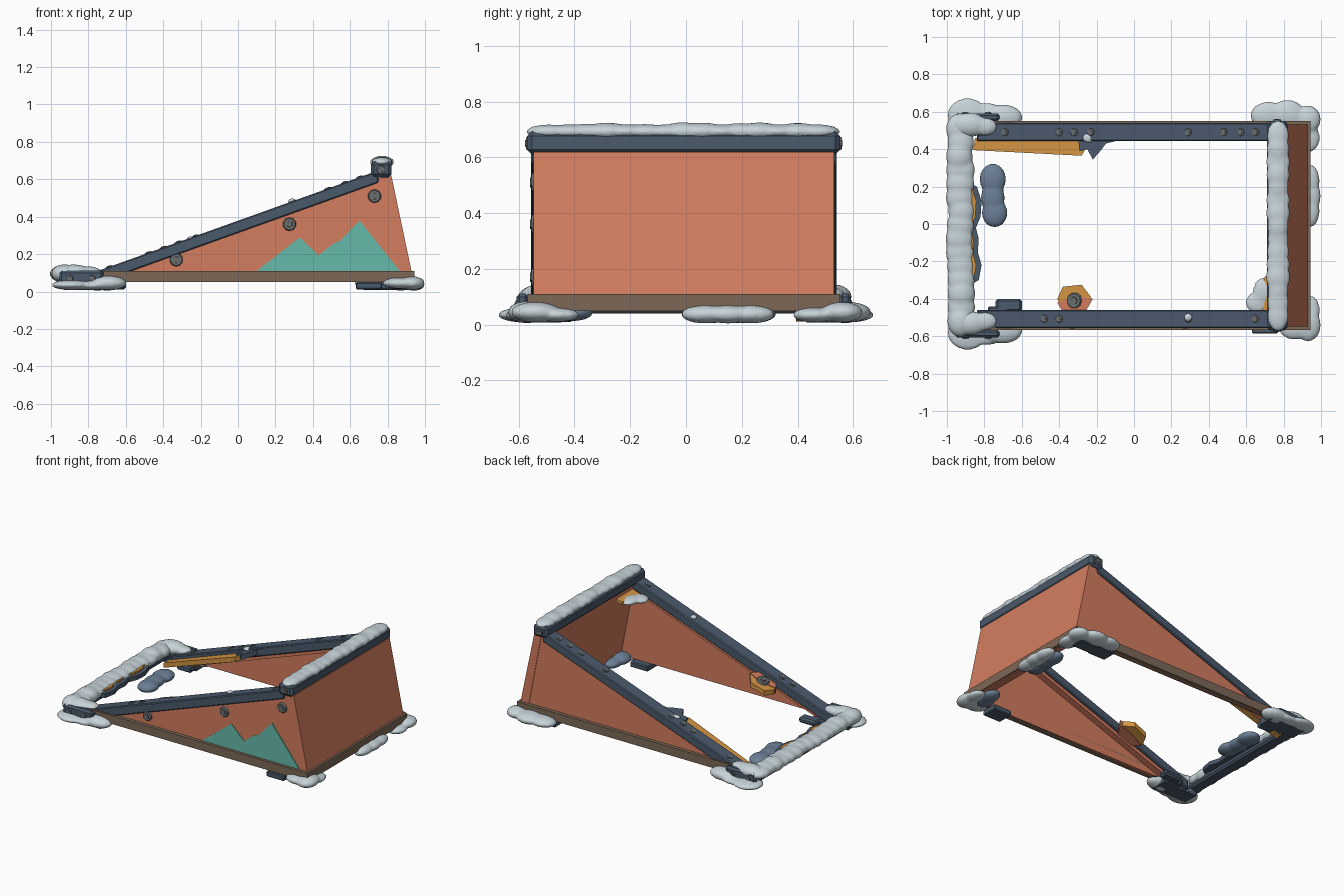
import bpy, bmesh, math, random
from mathutils import Matrix, Vector

random.seed(4)


def mat(name, rgb):
    m = bpy.data.materials.new(name)
    lin = [c / 12.92 if c <= 0.04045 else ((c + 0.055) / 1.055) ** 2.4 for c in rgb]
    m.diffuse_color = (*lin, 1)
    return m


CLAY = mat("terracotta", (0.83, 0.49, 0.37))
NAVY = mat("navy steel", (0.29, 0.35, 0.42))
BROWN = mat("brown wood", (0.49, 0.41, 0.34))
TEAL = mat("teal paint", (0.40, 0.73, 0.67))
ORANGE = mat("orange wood", (0.83, 0.58, 0.26))
GREY = mat("bolt grey", (0.41, 0.43, 0.43))
SNOW = mat("snow", (0.78, 0.83, 0.85))
ICE = mat("blue ice", (0.42, 0.50, 0.59))


def finish(name, bm, material, bevel=0):
    bmesh.ops.recalc_face_normals(bm, faces=bm.faces)
    me = bpy.data.meshes.new(name)
    bm.to_mesh(me)
    bm.free()
    me.materials.append(material)
    ob = bpy.data.objects.new(name, me)
    bpy.context.collection.objects.link(ob)
    if bevel:
        b = ob.modifiers.new("bevel", 'BEVEL')
        b.width, b.segments = bevel, 1
    return ob


def prism(name, pts, a, b, material, axis='y', lift=None, bevel=0):
    """Extrude an outline (xz along y, or xy along z); lift raises z by x."""
    bm = bmesh.new()

    def put(p, d):
        v = Vector((p[0], d, p[1])) if axis == 'y' else Vector((p[0], p[1], d))
        if lift:
            v.z += lift(v.x)
        return bm.verts.new(v)
    lo, hi = [put(p, a) for p in pts], [put(p, b) for p in pts]
    bm.faces.new(lo)
    bm.faces.new(hi)
    for i in range(len(pts)):
        j = (i + 1) % len(pts)
        bm.faces.new((lo[i], lo[j], hi[j], hi[i]))
    return finish(name, bm, material, bevel)


def box(name, x0, x1, y0, y1, z0, z1, material, bevel=0):
    return prism(name, [(x0, z0), (x1, z0), (x1, z1), (x0, z1)], y0, y1, material, bevel=bevel)


def bolt(name, loc, direction, r):
    bm = bmesh.new()
    rot = Vector(direction).to_track_quat('Z', 'Y').to_matrix().to_4x4()
    for radius, h, n in ((r, r * 0.35, 10), (r * 0.55, r * 0.6, 6)):
        bmesh.ops.create_cone(bm, cap_ends=True, segments=n, radius1=radius, radius2=radius * 0.85,
                              depth=h, matrix=Matrix.Translation(loc) @ rot)
    return finish(name, bm, GREY)


def blob(name, lumps, material):
    """Soft mass fused from ellipsoids (x, y, z, rx, ry, rz)."""
    bm = bmesh.new()
    for x, y, z, rx, ry, rz in lumps:
        m = Matrix.Translation((x, y, z)) @ Matrix.Diagonal((rx, ry, rz, 1))
        bmesh.ops.create_icosphere(bm, subdivisions=3, radius=1, matrix=m)
    ob = finish(name, bm, material)
    r = ob.modifiers.new("fuse", 'REMESH')
    r.mode, r.voxel_size, r.use_smooth_shade = 'VOXEL', 0.01, True
    s = ob.modifiers.new("soften", 'SMOOTH')
    s.factor, s.iterations = 0.5, 6
    return ob


def rail_top(x):
    return 0.11 + 0.358 * (x + 0.75)


# side walls, ledges, sloping rails, base sills, feet: both sides
wall = [(-0.78, 0.07), (-0.72, 0.09), (-0.6, 0.05), (0.882, 0.05), (0.772, 0.615), (0.72, 0.59)]
for s, side in ((-1, "front"), (1, "back")):
    def Y(a):
        return s * a - (0.016 if s > 0 else 0)
    prism(side + "_wall", wall, Y(0.543), Y(0.52), CLAY)
    prism(side + "_ledge", [(-0.7, -0.09), (0.74, -0.09), (0.74, -0.06), (-0.7, -0.06)],
          Y(0.53), Y(0.475), CLAY, lift=rail_top)
    prism(side + "_rail", [(-0.84, -0.065), (0.75, -0.065), (0.75, 0), (-0.84, 0)],
          Y(0.556), Y(0.459), NAVY, lift=rail_top, bevel=0.006)
    box(side + "_sill", -0.86, 0.94, Y(0.568), Y(0.52), 0.05, 0.11, BROWN)
    box(side + "_end_plate", -0.955, -0.72, Y(0.608), Y(0.565), 0.04, 0.112, NAVY, 0.012)
    box(side + "_inner_foot", -0.78, -0.67, Y(0.58), Y(0.44), 0.008, 0.05, NAVY, 0.008)
    box(side + "_rear_foot", 0.63, 0.77, Y(0.585), Y(0.47), 0.012, 0.05, NAVY, 0.006)
    box(side + "_low_pad", -0.93, -0.66, Y(0.60), Y(0.49), 0.008, 0.05, NAVY)
    for x in (-0.9, -0.78):
        bolt(side + "_plate_bolt", (x, Y(0.608), 0.07), (0, s, 0), 0.02)
    bolt(side + "_beam_bolt", (0.765, Y(0.57), 0.65), (0, s, 0), 0.025)
    xs = (-0.48, -0.40, 0.29, 0.65) if s < 0 else (-0.83, -0.69, -0.40, -0.32, -0.23, 0.29, 0.48, 0.57, 0.65)
    for x in xs:
        bolt(side + "_rail_bolt", (x, Y(0.507), rail_top(x)), (-0.337, 0, 0.94), 0.022)

# high end wall with sill
prism("end_wall", [(0.875, 0.05), (0.94, 0.05), (0.82, 0.62), (0.765, 0.62)], -0.547, 0.531, CLAY)
box("end_sill", 0.89, 0.943, -0.568, 0.552, 0.05, 0.11, BROWN)

# cross beams
box("top_beam", 0.71, 0.822, -0.57, 0.552, 0.61, 0.694, NAVY, 0.018)
box("low_beam", -0.96, -0.87, -0.57, 0.555, 0.04, 0.105, NAVY, 0.012)

# front wall bolts and painted mountains
for x, z in ((-0.33, 0.17), (0.275, 0.36), (0.73, 0.51)):
    bolt("wall_bolt", (x, -0.548, z), (0, -1, 0), 0.037)
prism("small_mountain", [(0.10, 0.11), (0.52, 0.11), (0.33, 0.29)], -0.542, -0.547, TEAL)
prism("large_mountain", [(0.33, 0.11), (0.865, 0.11), (0.65, 0.38), (0.55, 0.275), (0.50, 0.25)],
      -0.542, -0.549, TEAL)

# broken deck remains
prism("deck_strip", [(-0.85, 0.46), (-0.86, 0.395), (-0.28, 0.365), (-0.26, 0.40), (-0.2, 0.43), (-0.2, 0.46)],
      -0.06, -0.025, ORANGE, 'z', rail_top)
prism("strip_splinter", [(-0.30, 0.46), (-0.29, 0.39), (-0.25, 0.40), (-0.22, 0.345), (-0.18, 0.39),
                         (-0.15, 0.43), (-0.07, 0.45), (-0.09, 0.46)], -0.045, -0.01, NAVY, 'z', rail_top)
prism("deck_shard", [(-0.39, -0.45), (-0.41, -0.40), (-0.38, -0.335), (-0.28, -0.325), (-0.23, -0.39), (-0.27, -0.45)],
      -0.075, -0.04, ORANGE, 'z', rail_top)
prism("shard_backing", [(-0.38, -0.47), (-0.41, -0.42), (-0.35, -0.40), (-0.28, -0.39), (-0.22, -0.40), (-0.26, -0.47)],
      -0.08, -0.035, CLAY, 'z', rail_top)
bolt("shard_bolt", (-0.32, -0.41, rail_top(-0.32) - 0.033), (-0.34, 0, 0.94), 0.045)
torn = [(-0.88, -0.33), (-0.83, -0.30), (-0.815, -0.22), (-0.835, -0.15), (-0.83, -0.08),
        (-0.845, -0.02), (-0.82, 0.04), (-0.815, 0.12), (-0.84, 0.2), (-0.88, 0.22)]
prism("torn_deck_edge", torn, 0.07, 0.10, NAVY, 'z')
prism("torn_deck_veneer", [(x - 0.028, y) for x, y in torn], 0.095, 0.112, ORANGE, 'z')
prism("high_deck_shard", [(0.68, -0.46), (0.68, -0.36), (0.70, -0.28), (0.74, -0.27), (0.74, -0.46)],
      -0.085, -0.065, ORANGE, 'z', rail_top)

# snow lying on the cross beams
ridge = [(0.77, -0.49 + i * 0.0685, 0.692, random.uniform(0.055, 0.066), 0.085,
          random.uniform(0.025, 0.035)) for i in range(15)]
blob("top_snow", ridge, SNOW)
drift = [(-0.928 + random.uniform(-0.006, 0.006), -0.52 + i * 0.0735, 0.095, random.uniform(0.07, 0.08), 0.085,
          random.uniform(0.036, 0.052)) for i in range(15)]
blob("low_snow", drift, SNOW)

# snow heaps round the corners
for s, side in ((-1, "front"), (1, "back")):
    blob(side + "_low_corner_snow", [
        (-0.89, s * 0.58, 0.035, 0.11, 0.095, 0.027), (-0.79, s * 0.575, 0.033, 0.11, 0.075, 0.025),
        (-0.70, s * 0.57, 0.045, 0.105, 0.07, 0.04), (-0.88, s * 0.53, 0.10, 0.10, 0.065, 0.045),
        (-0.80, s * 0.52, 0.105, 0.07, 0.05, 0.03)], SNOW)
blob("front_high_corner_snow", [(0.86, -0.55, 0.045, 0.09, 0.07, 0.03), (0.93, -0.54, 0.045, 0.07, 0.09, 0.037),
                                (0.94, -0.46, 0.035, 0.055, 0.08, 0.025)], SNOW)
blob("back_high_corner_snow", [(0.72, 0.58, 0.045, 0.10, 0.075, 0.033), (0.82, 0.58, 0.045, 0.10, 0.085, 0.037),
                               (0.93, 0.56, 0.045, 0.07, 0.075, 0.037), (0.93, 0.46, 0.035, 0.065, 0.08, 0.027)], SNOW)
box("back_high_pad", 0.66, 0.92, 0.46, 0.57, 0.008, 0.05, NAVY, 0.012)
blob("end_snow", [(0.94, 0.07, 0.037, 0.053, 0.09, 0.033), (0.94, 0.15, 0.037, 0.06, 0.09, 0.033),
                  (0.94, 0.23, 0.037, 0.053, 0.09, 0.033)], SNOW)
blob("high_deck_snow", [(0.66, -0.42, 0.545, 0.065, 0.06, 0.022), (0.69, -0.36, 0.55, 0.055, 0.075, 0.022)], SNOW)
blob("rail_snow", [(0.29, -0.50, rail_top(0.29), 0.025, 0.025, 0.018),
                   (-0.24, 0.46, rail_top(-0.24) - 0.01, 0.04, 0.03, 0.015)], SNOW)

# blue ice lumps on the ground
blob("ice_lump", [(-0.755, 0.24, 0.04, 0.072, 0.085, 0.035), (-0.755, 0.14, 0.04, 0.065, 0.09, 0.035),
                  (-0.745, 0.06, 0.04, 0.07, 0.08, 0.035)], ICE)
blob("end_ice_lump", [(0.87, 0.08, 0.037, 0.058, 0.085, 0.033), (0.87, 0.16, 0.037, 0.055, 0.085, 0.033),
                      (0.87, 0.23, 0.037, 0.058, 0.085, 0.033)], ICE)
blob("corner_ice_lump", [(0.85, -0.48, 0.05, 0.07, 0.08, 0.038), (0.86, -0.41, 0.045, 0.06, 0.08, 0.033)], ICE)
box("small_navy_foot", -0.74, -0.60, -0.47, -0.40, 0.01, 0.05, NAVY, 0.012)
